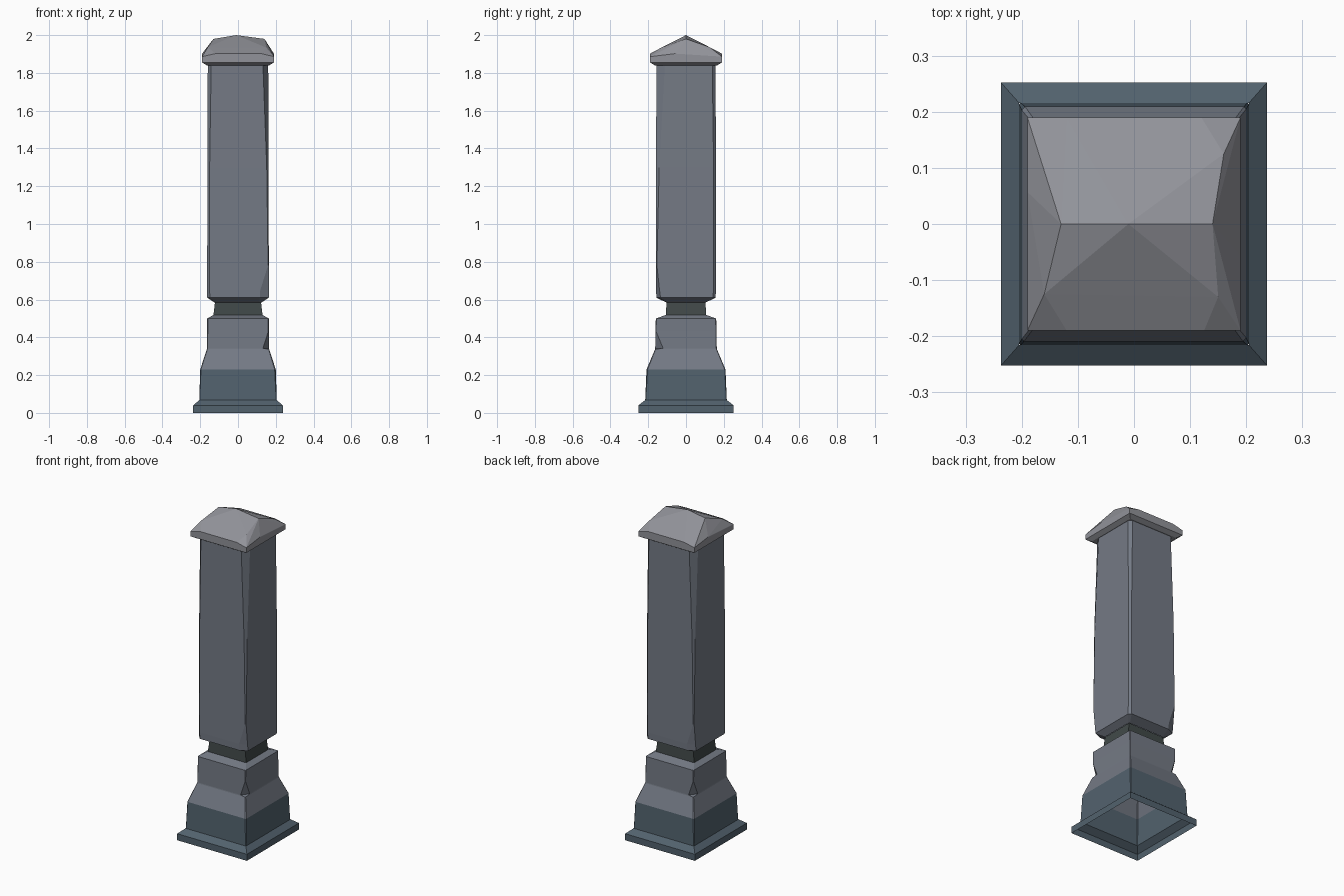
import bpy, bmesh


def finish(name, bm, color):
    bmesh.ops.remove_doubles(bm, verts=bm.verts, dist=0.0005)
    mesh = bpy.data.meshes.new(name)
    bm.to_mesh(mesh)
    bm.free()
    mat = bpy.data.materials.new(name + "_stone")
    mat.diffuse_color = (*color, 1)
    mesh.materials.append(mat)
    ob = bpy.data.objects.new(name, mesh)
    bpy.context.collection.objects.link(ob)
    return ob


def ring(bm, z, hx, hy, cx=0.0, cy=0.0, b=0.0):
    # rectangle with worn corners; cx, cy = front-right cut, b = back-right cut,
    # repeated by half-turn symmetry
    half = [(hx - cx, -hy), (hx, -hy + cy), (hx, hy - b), (hx - b, hy)]
    pts = half + [(-x, -y) for x, y in half]
    return [bm.verts.new((x, y, z)) for x, y in pts]


def loft(name, levels, color):
    bm = bmesh.new()
    rings = [ring(bm, *lv) for lv in levels]
    for lo, hi in zip(rings, rings[1:]):
        for i in range(8):
            j = (i + 1) % 8
            bm.faces.new((lo[i], lo[j], hi[j], hi[i]))
    return finish(name, bm, color)


BLUE = (0.085, 0.122, 0.155)
GREY = (0.175, 0.195, 0.235)

# stepped foot, open underneath
loft("plinth", [(0, .237, .252), (.04, .237, .252), (.068, .205, .216)], BLUE)
loft("base", [(.068, .205, .216, .003, .003, .003),
              (.23, .20, .209, .006, .006, .004)], BLUE)

# sloped block, with a chip standing on a small ledge above the slope
loft("pedestal", [(.23, .20, .209, .006, .006, .004),
                  (.337, .165, .164, .003, .003, .003),
                  (.342, .164, .163, .032, .042, .003),
                  (.43, .163, .161, .003, .003, .003),
                  (.50, .163, .160, .003, .003, .003),
                  (.518, .13, .107)], GREY)

loft("neck", [(.518, .13, .107), (.585, .122, .103)], (0.053, 0.067, 0.066))

# tall shaft with worn corners
loft("shaft", [(.585, .125, .105, .01, .01, .008),
               (.61, .163, .157, .048, .022, .014),
               (.65, .163, .158, .045, .018, .013),
               (.78, .163, .158, .004, .004, .012),
               (1.3, .162, .158, .010, .016, .012),
               (1.84, .160, .157, .028, .045, .018)], GREY)

# faceted roof stone
bm = bmesh.new()
for sx in (-1, 1):
    for sy in (-1, 1):
        for p in ((.165, .165, 1.84), (.19, .19, 1.855), (.19, .19, 1.886)):
            bm.verts.new((sx * p[0], sy * p[1], p[2]))
for p in ((.12, .19, 1.902), (.19, -.057, 1.902), (.16, .125, 1.936)):
    bm.verts.new(p)
    bm.verts.new((-p[0], -p[1], p[2]))
for p in ((.125, -.19, 1.902), (-.12, .19, 1.902), (.15, -.13, 1.934),
          (-.13, 0, 1.98), (-.01, 0, 2.0), (.14, 0, 1.98)):
    bm.verts.new(p)
bmesh.ops.convex_hull(bm, input=bm.verts)
bmesh.ops.dissolve_limit(bm, angle_limit=0.01, verts=bm.verts, edges=bm.edges)
bmesh.ops.recalc_face_normals(bm, faces=bm.faces)
finish("cap", bm, (0.285, 0.29, 0.32))
